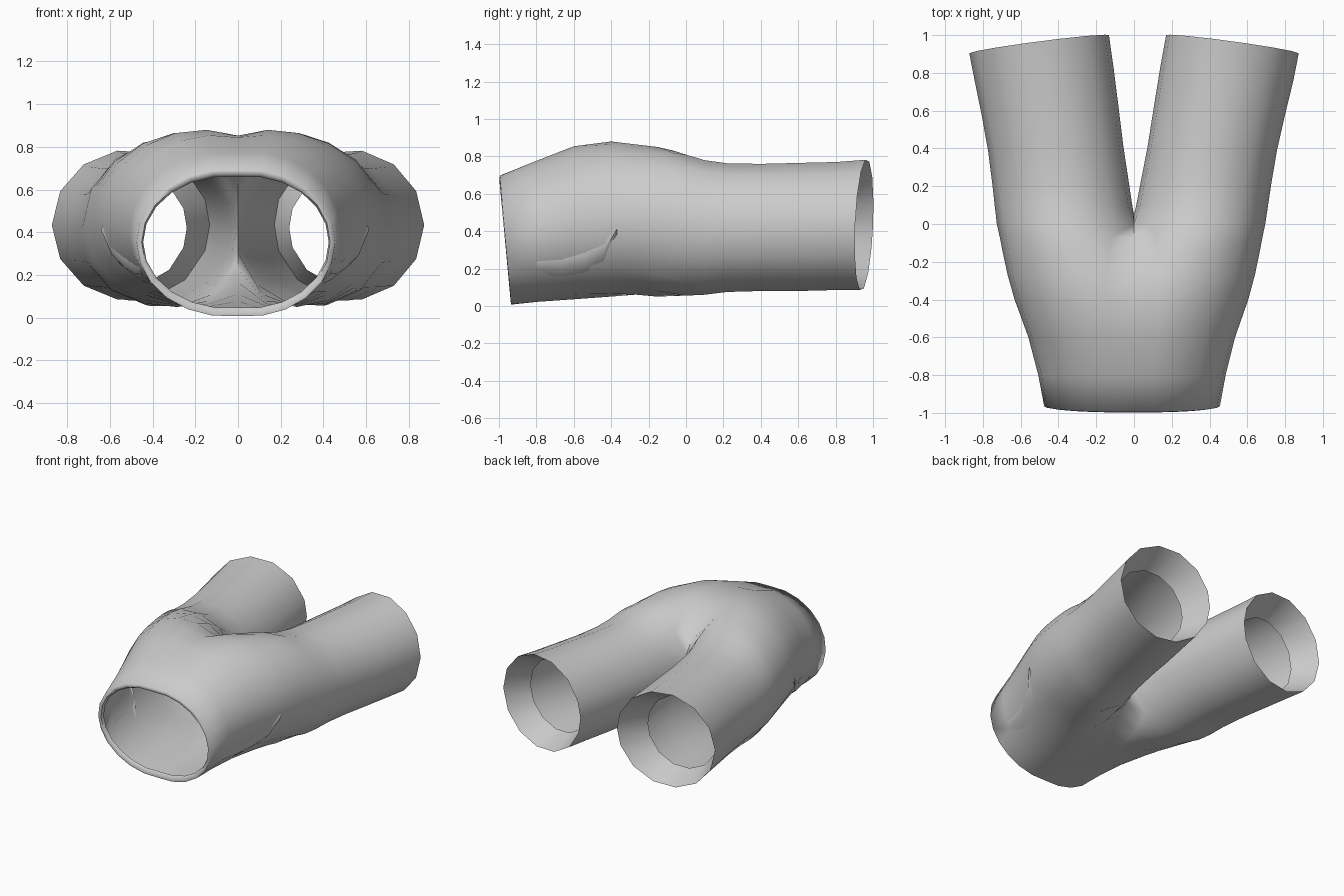
import bpy, bmesh, math

if "Cube" in bpy.data.objects:
    bpy.data.objects.remove(bpy.data.objects["Cube"])

OUT, INN = 12, 2   # segments round the outside / across the crotch side

# torso stations: y, half width, tube centre x, z low, z high, y tilt by sin
TORSO = [(-0.945, 0.425, 0.05, 0.045, 0.662, -0.025),   # rolled waist edge
         (-0.968, 0.432, 0.05, 0.03, 0.675, -0.03),
         (-0.965, 0.455, 0.05, 0.005, 0.70, -0.03),
         (-0.80, 0.485, 0.07, 0.02, 0.775, -0.01),
         (-0.60, 0.535, 0.10, 0.035, 0.855, 0),
         (-0.40, 0.605, 0.16, 0.05, 0.88, 0),
         (-0.27, 0.64, 0.215, 0.055, 0.87, 0),
         (-0.15, 0.665, 0.275, 0.05, 0.85, 0),
         (-0.07, 0.68, 0.31, 0.05, 0.835, 0),
         (0.0, 0.695, 0.337, 0.05, 0.815, 0)]
# leg stations: y, outer x, inner x, z low, z high, y tilt by cos, by sin
LEGS = [(0.10, 0.71, 0.012, 0.055, 0.785, 0, 0),
        (0.22, 0.728, 0.035, 0.07, 0.768, 0, 0),
        (0.40, 0.757, 0.072, 0.075, 0.765, -0.01, 0),
        (0.60, 0.80, 0.105, 0.075, 0.77, -0.02, 0),
        (0.80, 0.845, 0.14, 0.08, 0.775, -0.035, 0.01),
        (0.952, 0.872, 0.17, 0.08, 0.787, -0.048, 0.015),
        (0.76, 0.77, 0.24, 0.15, 0.69, -0.03, 0.01)]   # folded leg hem


def angles(th0):
    """Angles from top centre round the outside to bottom centre."""
    return [th0 - 2 * th0 * i / OUT for i in range(OUT + 1)]


def widen(y, side):
    """The left side is slightly wider from the waist to the thigh."""
    return 1.0 if side > 0 else 1 + 0.045 * min(1, max(0, 1 - y / 0.75))


def build_half(bm, side):
    rings = []
    for y, w, cx, lo, hi, ts in TORSO:
        rx, cz, rz = w - cx, (lo + hi) / 2, (hi - lo) / 2
        th0 = math.acos(-cx / rx)
        k = widen(y, side)
        rings.append([bm.verts.new((side * k * (cx + rx * math.cos(a)),
                                    y + ts * math.sin(a), cz + rz * math.sin(a)))
                      for a in angles(th0)])
    # close the last torso station with the crotch seam
    gap = 2 * math.pi - 2 * th0
    inner = [-th0 - gap * j / INN for j in range(1, INN)]
    rings[-1] += [bm.verts.new((0, y + 0.05, cz + rz * math.sin(a))) for a in inner]
    full = angles(th0) + inner
    for n, (y, xo, xi, lo, hi, tc, ts) in enumerate(LEGS):
        if side < 0 and n < len(LEGS) - 1:
            xi *= 0.78
        k = widen(y, side)
        cx, rx, cz, rz = (xo * k + xi) / 2, (xo * k - xi) / 2, (lo + hi) / 2, (hi - lo) / 2
        rings.append([bm.verts.new((side * (cx + rx * math.cos(a)),
                                    y + tc * math.cos(a) + ts * math.sin(a),
                                    cz + rz * math.sin(a))) for a in full])
    # skin the stations
    for r, (a, b) in enumerate(zip(rings, rings[1:])):
        n = OUT if r < len(TORSO) - 1 else len(full)
        for i in range(n):
            j = (i + 1) % len(b) if n > OUT else i + 1
            f = [a[i], a[j], b[j], b[i]]
            bm.faces.new(f if side > 0 else f[::-1])


def shell_x(y, z):
    """Outer x of the torso at a given y and z."""
    for p, q in zip(TORSO[2:], TORSO[3:]):
        if p[0] <= y <= q[0]:
            t = (y - p[0]) / (q[0] - p[0])
            w, cx, lo, hi = [p[i] + t * (q[i] - p[i]) for i in range(1, 5)]
            s = (z - (lo + hi) / 2) / ((hi - lo) / 2)
            return cx + (w - cx) * math.sqrt(max(0, 1 - s * s))


def finish(bm, name, angle):
    bmesh.ops.recalc_face_normals(bm, faces=bm.faces)
    me = bpy.data.meshes.new(name)
    bm.to_mesh(me)
    bm.free()
    ob = bpy.data.objects.new(name, me)
    bpy.context.collection.objects.link(ob)
    bpy.ops.object.select_all(action='DESELECT')
    ob.select_set(True)
    bpy.context.view_layer.objects.active = ob
    bpy.ops.object.shade_smooth_by_angle(angle=math.radians(angle))


# trousers shell: both halves welded along the centre line
bm = bmesh.new()
for s in (1, -1):
    build_half(bm, s)
bmesh.ops.remove_doubles(bm, verts=bm.verts, dist=0.0005)
finish(bm, "trousers_shell", 75)

# side pocket lips: y, z of the opening edge, z of the lower edge
POCKET = [(-0.80, 0.24, 0.17), (-0.66, 0.25, 0.16), (-0.54, 0.285, 0.18),
          (-0.44, 0.345, 0.24), (-0.37, 0.44, 0.38)]
for s, label in ((1, "right"), (-1, "left")):
    bm = bmesh.new()
    rows = []
    for i, (y, z, zl) in enumerate(POCKET):
        k = widen(y, s)
        out = 0.016 * math.sin(math.pi * (i + 0.4) / 4.8)
        zm = (z + zl) / 2
        rows.append([bm.verts.new((s * k * px, y, pz)) for px, pz in
                     ((shell_x(y, z) - 0.006, z), (shell_x(y, zm) + out, zm),
                      (shell_x(y, zl) - 0.006, zl))])
    for a, b in zip(rows, rows[1:]):
        for i in range(2):
            f = [a[i], a[i + 1], b[i + 1], b[i]]
            bm.faces.new(f if s > 0 else f[::-1])
    finish(bm, label + "_pocket_lip", 60)
